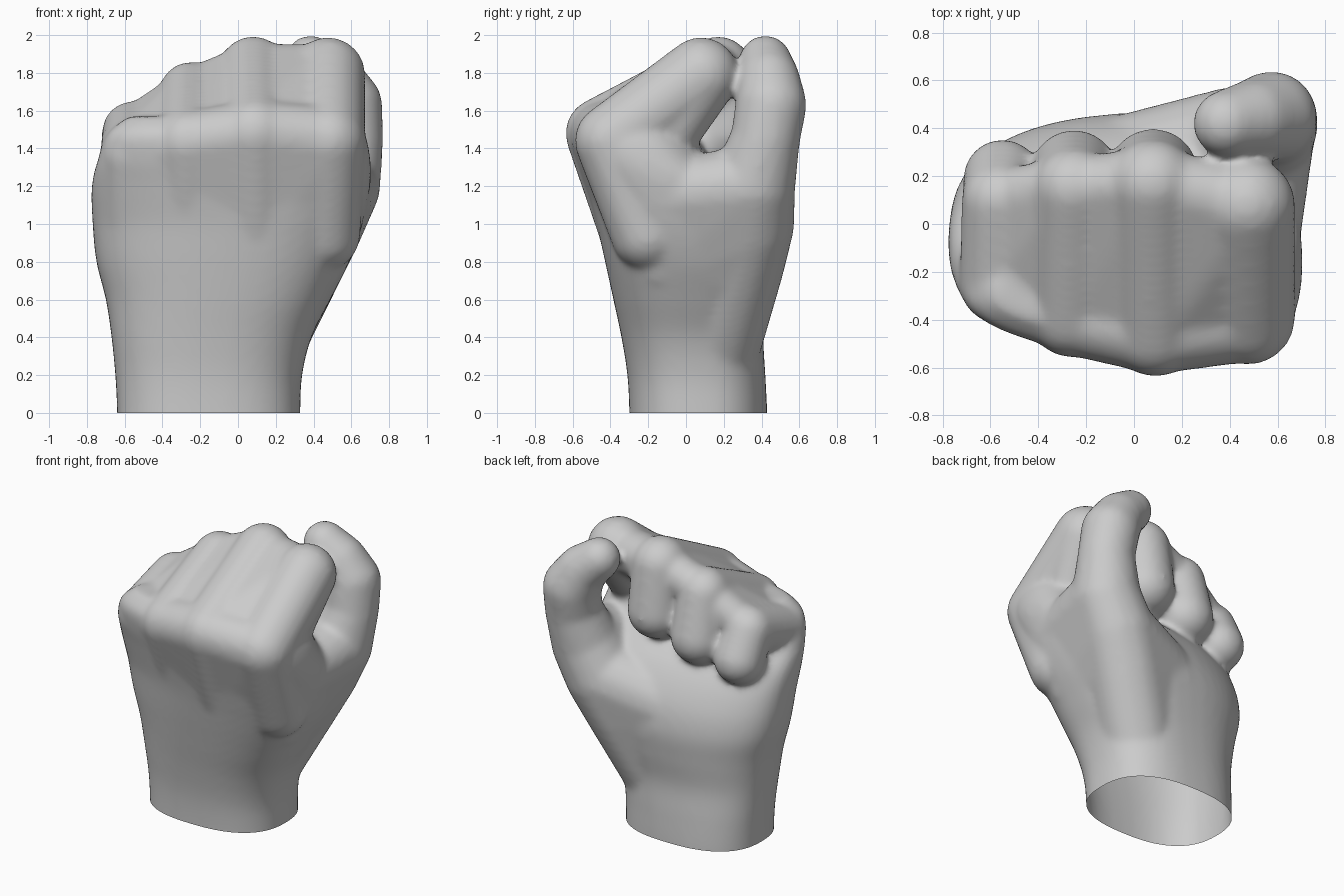
import bpy, bmesh, math
from mathutils import Vector, Matrix

cube = bpy.data.objects.get("Cube")
if cube:
    bpy.data.objects.remove(cube)

skin = bpy.data.materials.new("plain grey")
skin.use_nodes = True
GREY = (0.6, 0.6, 0.6, 1)
skin.diffuse_color = GREY
skin.node_tree.nodes["Principled BSDF"].inputs["Base Color"].default_value = GREY

mesh = bpy.data.meshes.new("hand")
bm = bmesh.new()


def smooth_rows(rows, steps=6):
    """Insert flowing in-between rows (Catmull-Rom)."""
    rows = [Vector(r) for r in rows]
    out = []
    for k in range(len(rows) - 1):
        a, b, c, d = rows[max(k - 1, 0)], rows[k], rows[k + 1], rows[min(k + 2, len(rows) - 1)]
        for t in (i / steps for i in range(steps)):
            out.append(b + (c - a) * t / 2 + (a - 2.5 * b + 2 * c - d / 2) * t ** 2
                       + (1.5 * (b - c) + (d - a) / 2) * t ** 3)
    return out + [rows[-1]]


def loft(sections, count=48, power=0.8, wedge=0.11):
    """Stack rounded sections (z, x0, x1, y0, y1), thicker on the thumb side."""
    rings = []
    for z, x0, x1, y0, y1 in smooth_rows(sections):
        ring = []
        for i in range(count):
            a = math.tau * i / count
            c, s = math.cos(a), math.sin(a)
            dx = (x1 - x0) / 2 * math.copysign(abs(c) ** power, c)
            dy = (y1 - y0) / 2 * math.copysign(abs(s) ** power, s)
            lean = wedge * min(max(z, 0), 1) * dx * s
            ring.append(bm.verts.new(((x0 + x1) / 2 + dx, (y0 + y1) / 2 + dy + lean, z)))
        rings.append(ring)
    for low, high in zip(rings, rings[1:]):
        for i in range(count):
            j = (i + 1) % count
            bm.faces.new((low[i], low[j], high[j], high[i]))
    bm.faces.new(rings[0][::-1])
    bm.faces.new(rings[-1])


def hull(balls, scale=1.0):
    """Stretch a tight skin over balls (x, y, z, r)."""
    ball_bm, skin_bm = bmesh.new(), bmesh.new()
    for x, y, z, r in balls:
        bmesh.ops.create_icosphere(ball_bm, subdivisions=3, radius=r * scale,
                                   matrix=Matrix.Translation((x, y, z)))
    for v in ball_bm.verts:
        skin_bm.verts.new(v.co)
    bmesh.ops.convex_hull(skin_bm, input=skin_bm.verts[:])
    bmesh.ops.delete(skin_bm, geom=[v for v in skin_bm.verts if not v.link_faces], context='VERTS')
    skin_bm.to_mesh(mesh)
    bm.from_mesh(mesh)
    ball_bm.free()
    skin_bm.free()


def limb(joints):
    for pair in zip(joints, joints[1:]):
        hull(pair)


# Wrist and palm
loft([(-0.2, -.64, .33, -.30, .43), (0, -.64, .33, -.30, .43),
      (0.2, -.65, .34, -.31, .42), (0.4, -.67, .39, -.34, .41),
      (0.6, -.70, .49, -.38, .44), (0.8, -.75, .59, -.42, .46),
      (1.0, -.77, .66, -.46, .42), (1.2, -.775, .70, -.51, .30),
      (1.35, -.74, .70, -.55, .12), (1.48, -.69, .67, -.56, .02),
      (1.57, -.58, .60, -.48, -.10)])

# Curled fingers: back of hand, knuckle, middle joint, end joint, tip
index = [(.45, -.20, .95, .2), (.475, -.39, 1.44, .20), (.475, .08, 1.79, .20), (.46, -.09, 1.48, .16)]
middle = [(.1, -.25, .90, .19), (.09, -.45, 1.48, .19), (.08, .17, 1.81, .185),
          (.08, .21, 1.50, .19), (.08, 0, 1.38, .15)]
ring = [(-.24, -.20, .90, .18), (-.26, -.38, 1.43, .18), (-.25, .15, 1.69, .17),
        (-.25, .21, 1.40, .185), (-.25, 0, 1.28, .15)]
little = [(-.55, -.10, .90, .17), (-.56, -.25, 1.37, .17), (-.56, .10, 1.49, .16),
          (-.55, .19, 1.31, .165), (-.5, .02, 1.2, .15)]
fingers = [index, middle, ring, little]
for finger in fingers:
    limb(finger)

# Flesh between neighbouring fingers
for a, b in zip(fingers, fingers[1:]):
    hull(a[:2] + b[:2], 0.94)
    hull(a[1:3] + b[1:3], 0.8)

# Thumb: column and bent tip
base = [(.31, .28, .78, .24), (.42, .33, 1.0, .245), (.53, .355, 1.2, .225)]
limb(base + [(.585, .42, 1.45, .185), (.575, .45, 1.63, .19), (.50, .44, 1.76, .165),
             (.385, .42, 1.86, .14)])

# Heel of the thumb, blended into wrist and index side
hull(base[:2] + [(.08, .14, .30, .24), (-.1, .2, .85, .24)])
hull(base + [(.50, -.17, 1.14, .18), (.36, -.1, .80, .2), (.1, .1, .45, .24)])

bm.to_mesh(mesh)
bm.free()
hand = bpy.data.objects.new("clenched_hand", mesh)
bpy.context.collection.objects.link(hand)

# Fuse the parts into one skin and soften the creases
remesh = hand.modifiers.new("fuse", 'REMESH')
remesh.mode = 'VOXEL'
remesh.voxel_size = 0.02
soften = hand.modifiers.new("soften", 'SMOOTH')
soften.factor = 0.5
soften.iterations = 12
bpy.context.view_layer.update()
fused = bpy.data.meshes.new_from_object(hand.evaluated_get(bpy.context.evaluated_depsgraph_get()))
hand.modifiers.clear()
hand.data = fused

# Cut the wrist open at the base
bm = bmesh.new()
bm.from_mesh(fused)
bmesh.ops.bisect_plane(bm, geom=bm.verts[:] + bm.edges[:] + bm.faces[:],
                       plane_co=(0, 0, 0), plane_no=(0, 0, 1), clear_inner=True)
for face in bm.faces:
    face.smooth = True
bm.to_mesh(fused)
bm.free()
fused.materials.clear()
fused.materials.append(skin)
